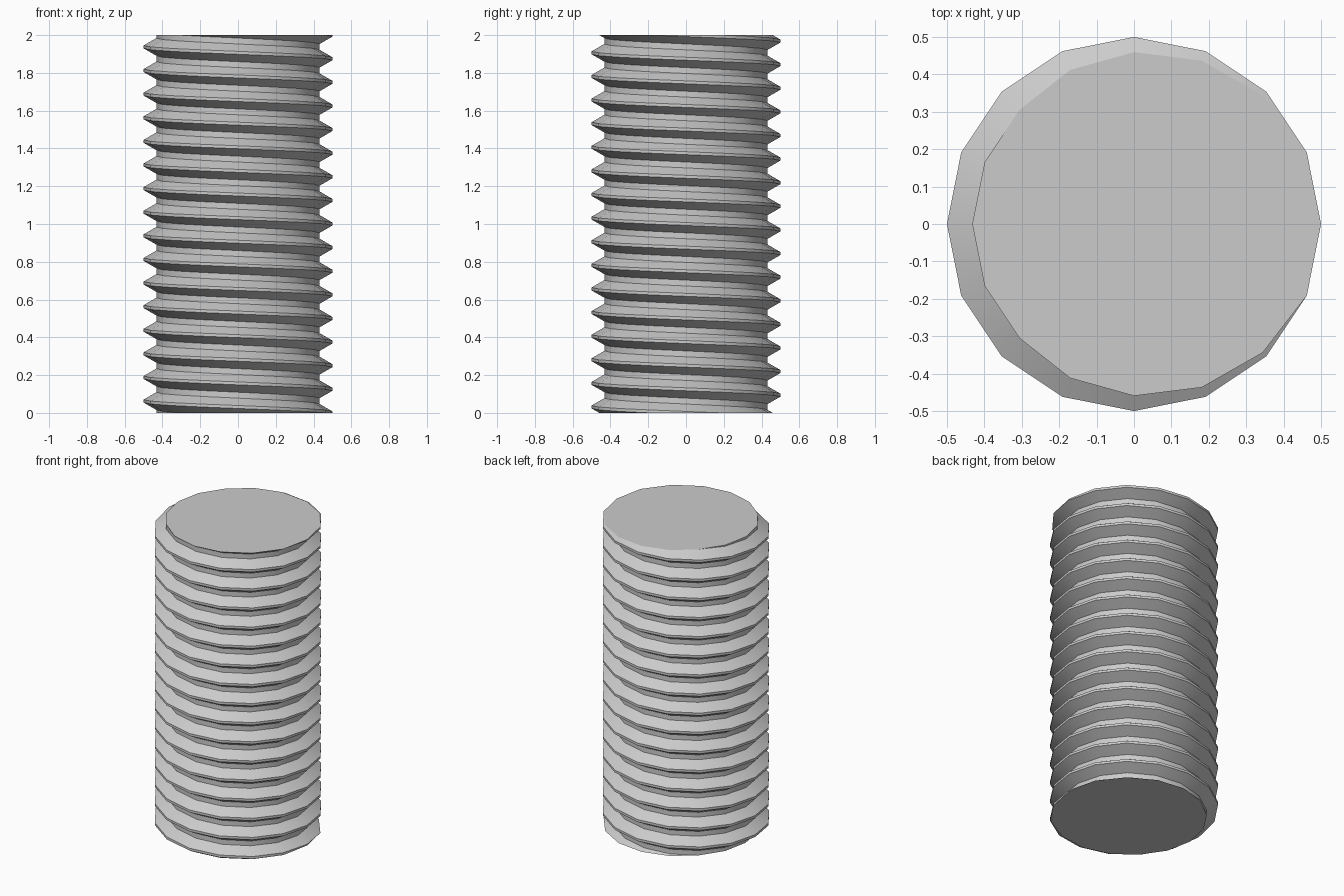
import bpy, bmesh, math
from mathutils import Vector

if "Cube" in bpy.data.objects:
    bpy.data.objects.remove(bpy.data.objects["Cube"], do_unlink=True)

HEIGHT, RADIUS, SIDES, TURNS = 2.0, 0.5, 16, 16
PITCH = HEIGHT / TURNS
DEPTH = PITCH * math.sqrt(3) * 5 / 16
ROOT = RADIUS - DEPTH

# Steel material
steel = bpy.data.materials.new("grey steel")
steel.use_nodes = True
colour = (0.6, 0.6, 0.6, 1)
steel.diffuse_color = colour
steel.node_tree.nodes["Principled BSDF"].inputs["Base Color"].default_value = colour

# One pitch of thread profile: flat crest, sloped flanks, flat root
profile = [(-PITCH / 16, RADIUS), (PITCH / 16, RADIUS),
           (PITCH * 3 / 8, ROOT), (PITCH * 5 / 8, ROOT)]
step = len(profile)

# Sweep the profile down around the axis, overshooting both ends
bm = bmesh.new()
columns = []
for j in range(SIDES):
    turn = j / SIDES
    a = math.tau * turn
    columns.append([bm.verts.new((r * math.cos(a), r * math.sin(a), (k - turn) * PITCH + z))
                    for k in range(-2, TURNS + 4) for z, r in profile])
rows = len(columns[0])
for j in range(SIDES):
    # The last column meets the first one a full pitch lower
    shift = step if j == SIDES - 1 else 0
    here, after = columns[j], columns[(j + 1) % SIDES]
    for i in range(shift, rows - 1):
        bm.faces.new((here[i], after[i - shift], after[i - shift + 1], here[i + 1]))

# Trim square at both ends and close with flat caps
for z, direction in ((0, -1), (HEIGHT, 1)):
    cut = bmesh.ops.bisect_plane(bm, geom=bm.verts[:] + bm.edges[:] + bm.faces[:], dist=1e-6,
                                 plane_co=Vector((0, 0, z)), plane_no=Vector((0, 0, direction)),
                                 clear_outer=True)
    rim = [e for e in bm.edges if e.is_boundary
           and all(abs(v.co.z - z) < 1e-5 for v in e.verts)]
    bmesh.ops.holes_fill(bm, edges=rim, sides=0)
bmesh.ops.recalc_face_normals(bm, faces=bm.faces[:])

mesh = bpy.data.meshes.new("threaded_rod")
bm.to_mesh(mesh)
bm.free()
mesh.materials.append(steel)
rod = bpy.data.objects.new("threaded_rod", mesh)
bpy.context.collection.objects.link(rod)

# Smooth around the rod, keep thread edges sharp
bpy.ops.object.select_all(action="DESELECT")
rod.select_set(True)
bpy.context.view_layer.objects.active = rod
bpy.ops.object.shade_smooth_by_angle(angle=math.radians(30))
